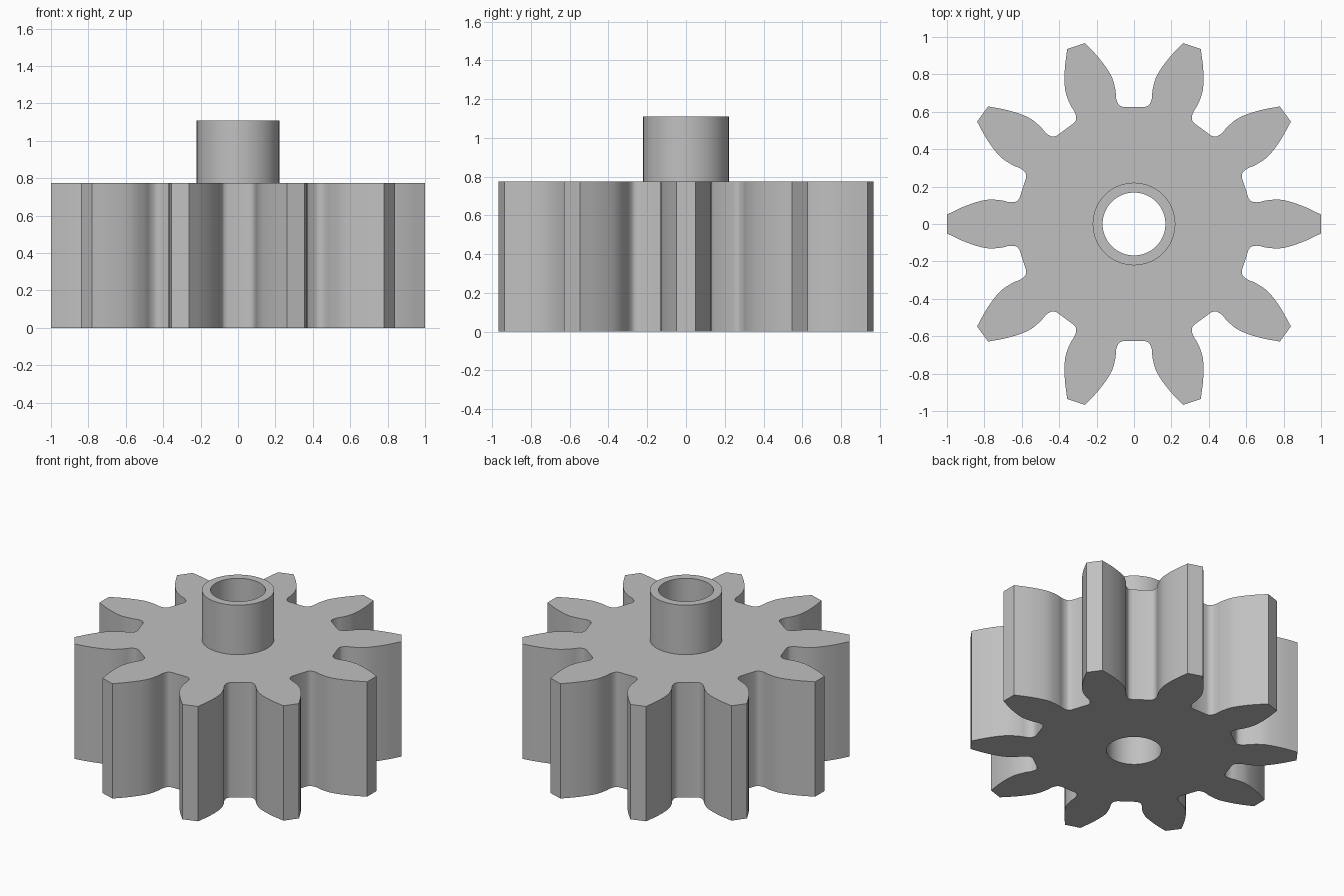
import bpy
import bmesh
from math import sin, cos, pi, radians
from mathutils import Vector

cube = bpy.data.objects.get("Cube")
if cube:
    bpy.data.objects.remove(cube, do_unlink=True)

TEETH = 10
GEAR_H, HUB_H = 0.776, 1.11
HUB_R, BORE_R = 0.221, 0.168
SIDES = 64

# Half of one gap between teeth: (radial, sideways) from root to tooth tip
FLANK = [(0.625, 0.055), (0.636, 0.08), (0.67, 0.095), (0.72, 0.1),
         (0.797, 0.124), (0.887, 0.187), (0.967, 0.2615)]


def smooth_path(points, steps=4):
    """Catmull-Rom curve through the points."""
    pts = [Vector(p) for p in points]
    pts = [Vector((pts[0].x, pts[0].y - 0.02))] + pts + [2 * pts[-1] - pts[-2]]
    path = []
    for a, b, c, d in zip(pts, pts[1:], pts[2:], pts[3:]):
        for i in range(steps):
            t = i / steps
            path.append(0.5 * (2 * b + (c - a) * t
                               + (2 * a - 5 * b + 4 * c - d) * t ** 2
                               + (3 * b - a - 3 * c + d) * t ** 3))
    return path + [pts[-2]]


def gear_outline():
    half = smooth_path(FLANK)
    gap = [(p.x, -p.y) for p in reversed(half)] + [(p.x, p.y) for p in half]
    outline = []
    for k in range(TEETH):
        a = radians(18 + 36 * k)
        outline += [(r * cos(a) - s * sin(a), r * sin(a) + s * cos(a)) for r, s in gap]
    return outline


def circle(radius):
    return [(radius * cos(2 * pi * i / SIDES), radius * sin(2 * pi * i / SIDES))
            for i in range(SIDES)]


bm = bmesh.new()


def loop(points, z):
    verts = [bm.verts.new((x, y, z)) for x, y in points]
    edges = [bm.edges.new((v, verts[i - 1])) for i, v in enumerate(verts)]
    return verts, edges


def wall(lower, upper):
    a, b = lower[0], upper[0]
    for i in range(len(a)):
        bm.faces.new((a[i - 1], a[i], b[i], b[i - 1]))


def cap(outer, inner, z):
    bmesh.ops.triangle_fill(bm, use_beauty=True, edges=outer[1] + inner[1],
                            normal=(0, 0, z))


# Outlines of the toothed body, the raised hub and the through bore
outline = gear_outline()
body_low, body_top = loop(outline, 0), loop(outline, GEAR_H)
hub_low, hub_top = loop(circle(HUB_R), GEAR_H), loop(circle(HUB_R), HUB_H)
bore_low, bore_top = loop(circle(BORE_R), 0), loop(circle(BORE_R), HUB_H)

# Toothed body
wall(body_low, body_top)
cap(body_low, bore_low, -1)
cap(body_top, hub_low, 1)

# Hub collar, its rim and the bore
wall(hub_low, hub_top)
wall(hub_top, bore_top)
wall(bore_top, bore_low)
bmesh.ops.recalc_face_normals(bm, faces=bm.faces[:])

mesh = bpy.data.meshes.new("spur_gear")
bm.to_mesh(mesh)
bm.free()
gear = bpy.data.objects.new("spur_gear", mesh)
bpy.context.collection.objects.link(gear)

# Plain grey
grey = bpy.data.materials.new("plain_grey")
grey.use_nodes = True
colour = (0.53, 0.53, 0.53, 1)
grey.diffuse_color = colour
grey.node_tree.nodes["Principled BSDF"].inputs["Base Color"].default_value = colour
mesh.materials.append(grey)

bpy.ops.object.select_all(action='DESELECT')
gear.select_set(True)
bpy.context.view_layer.objects.active = gear
bpy.ops.object.shade_smooth_by_angle(angle=radians(30))
